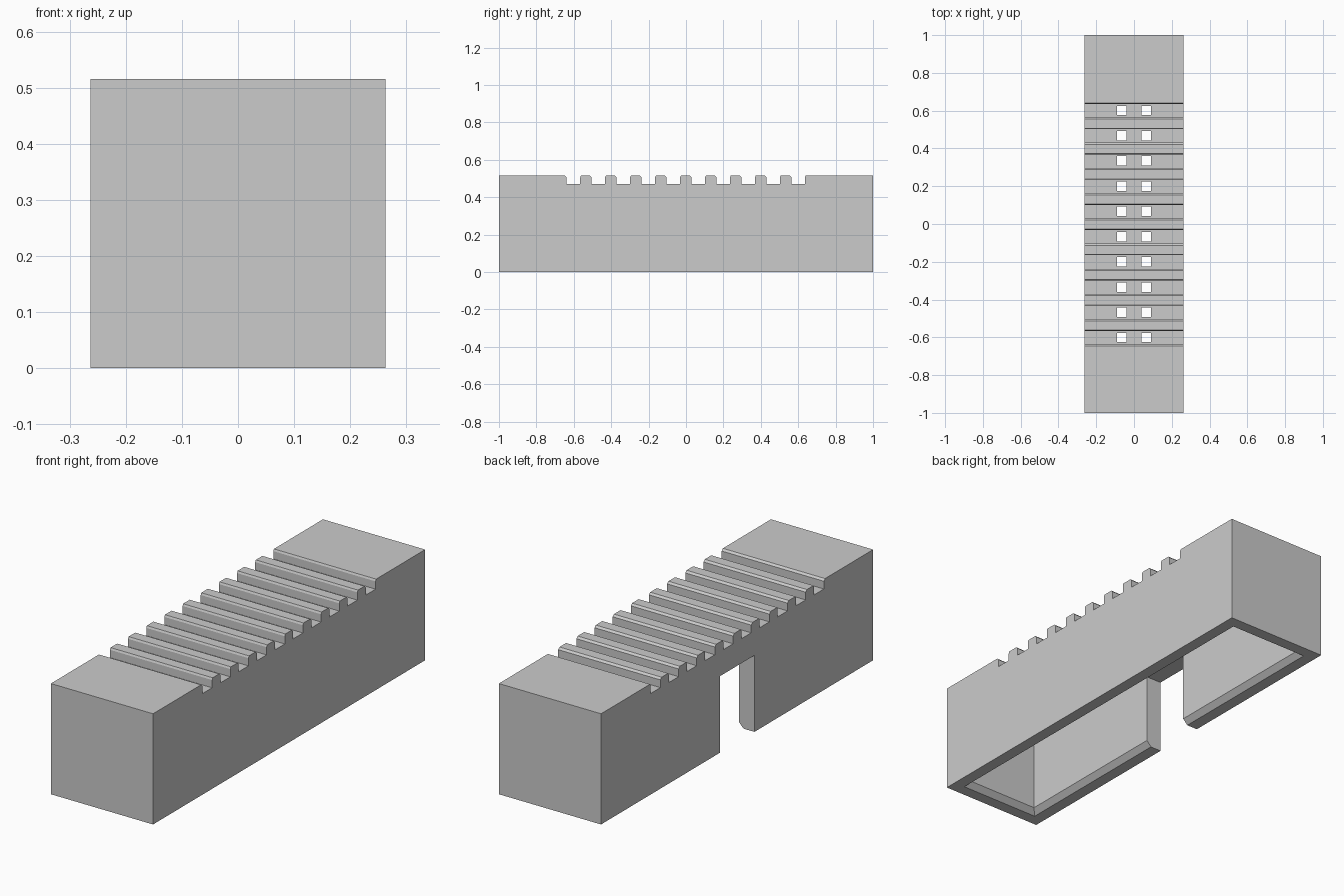
import bpy
import bmesh

cube = bpy.data.objects.get("Cube")
if cube:
    bpy.data.objects.remove(cube, do_unlink=True)

HALF_X, HALF_Y, TOP = 0.263, 1.0, 0.515
FLOOR = 0.47               # bottom of the grooves
CEILING = 0.433            # top of the hollow
WALL, RIM, BEVEL = 0.08, 0.056, 0.025
GROOVES, PITCH = 10, 0.1335
GROOVE_Y = [(i - (GROOVES - 1) / 2) * PITCH for i in range(GROOVES)]


def new_object(name, bm):
    bmesh.ops.recalc_face_normals(bm, faces=bm.faces)
    mesh = bpy.data.meshes.new(name)
    bm.to_mesh(mesh)
    bm.free()
    obj = bpy.data.objects.new(name, mesh)
    bpy.context.collection.objects.link(obj)
    return obj


def add_box(bm, centre, size):
    verts = bmesh.ops.create_cube(bm, size=1)["verts"]
    bmesh.ops.scale(bm, vec=size, verts=verts)
    bmesh.ops.translate(bm, vec=centre, verts=verts)


def cut(obj, cutter):
    mod = obj.modifiers.new("cut", "BOOLEAN")
    mod.operation = "DIFFERENCE"
    mod.solver = "EXACT"
    mod.object = cutter
    bpy.context.view_layer.objects.active = obj
    bpy.ops.object.modifier_apply(modifier=mod.name)
    bpy.data.objects.remove(cutter, do_unlink=True)


# Body: side outline with bevelled grooves, extruded across the width
outline = [(-HALF_Y, 0), (-HALF_Y, TOP)]
for y in GROOVE_Y:
    outline += [(y - 0.046, TOP), (y - 0.037, TOP - 0.009), (y - 0.037, FLOOR),
                (y + 0.035, FLOOR), (y + 0.035, TOP - 0.009), (y + 0.039, TOP)]
outline += [(HALF_Y, TOP), (HALF_Y, 0)]
bm = bmesh.new()
side = bm.faces.new([bm.verts.new((-HALF_X, y, z)) for y, z in outline])
extruded = bmesh.ops.extrude_face_region(bm, geom=[side])["geom"]
bmesh.ops.translate(bm, vec=(2 * HALF_X, 0, 0),
                    verts=[v for v in extruded if isinstance(v, bmesh.types.BMVert)])
body = new_object("grooved_cover", bm)

# Hollow underside, with an inner bevel that widens to the rim
bm = bmesh.new()
rings = []
for inset, z in ((RIM, -0.05), (RIM, 0), (WALL, BEVEL), (WALL, CEILING)):
    x, y = HALF_X - inset, HALF_Y - inset
    rings.append([bm.verts.new((sx * x, sy * y, z))
                  for sx, sy in ((-1, -1), (1, -1), (1, 1), (-1, 1))])
for low, high in zip(rings, rings[1:]):
    for i in range(4):
        j = (i + 1) % 4
        bm.faces.new((low[i], low[j], high[j], high[i]))
bm.faces.new(rings[0])
bm.faces.new(rings[-1])
cut(body, new_object("hollow_cutter", bm))

# Doorway slot through one long wall
bm = bmesh.new()
add_box(bm, (-HALF_X, 0, 0.128), (0.3, 0.255, 0.456))
cut(body, new_object("slot_cutter", bm))

# Pairs of square holes along the grooves
bm = bmesh.new()
for y in GROOVE_Y:
    for side_x in (-0.066, 0.066):
        add_box(bm, (side_x, y, 0.45), (0.05, 0.05, 0.1))
cut(body, new_object("hole_cutter", bm))

# Plain grey
grey = bpy.data.materials.new("plain_grey")
grey.use_nodes = True
colour = (0.6, 0.6, 0.6, 1)
grey.diffuse_color = colour
shader = next(n for n in grey.node_tree.nodes if n.type == "BSDF_PRINCIPLED")
shader.inputs["Base Color"].default_value = colour
body.data.materials.clear()
body.data.materials.append(grey)
for poly in body.data.polygons:
    poly.use_smooth = False
    poly.material_index = 0
